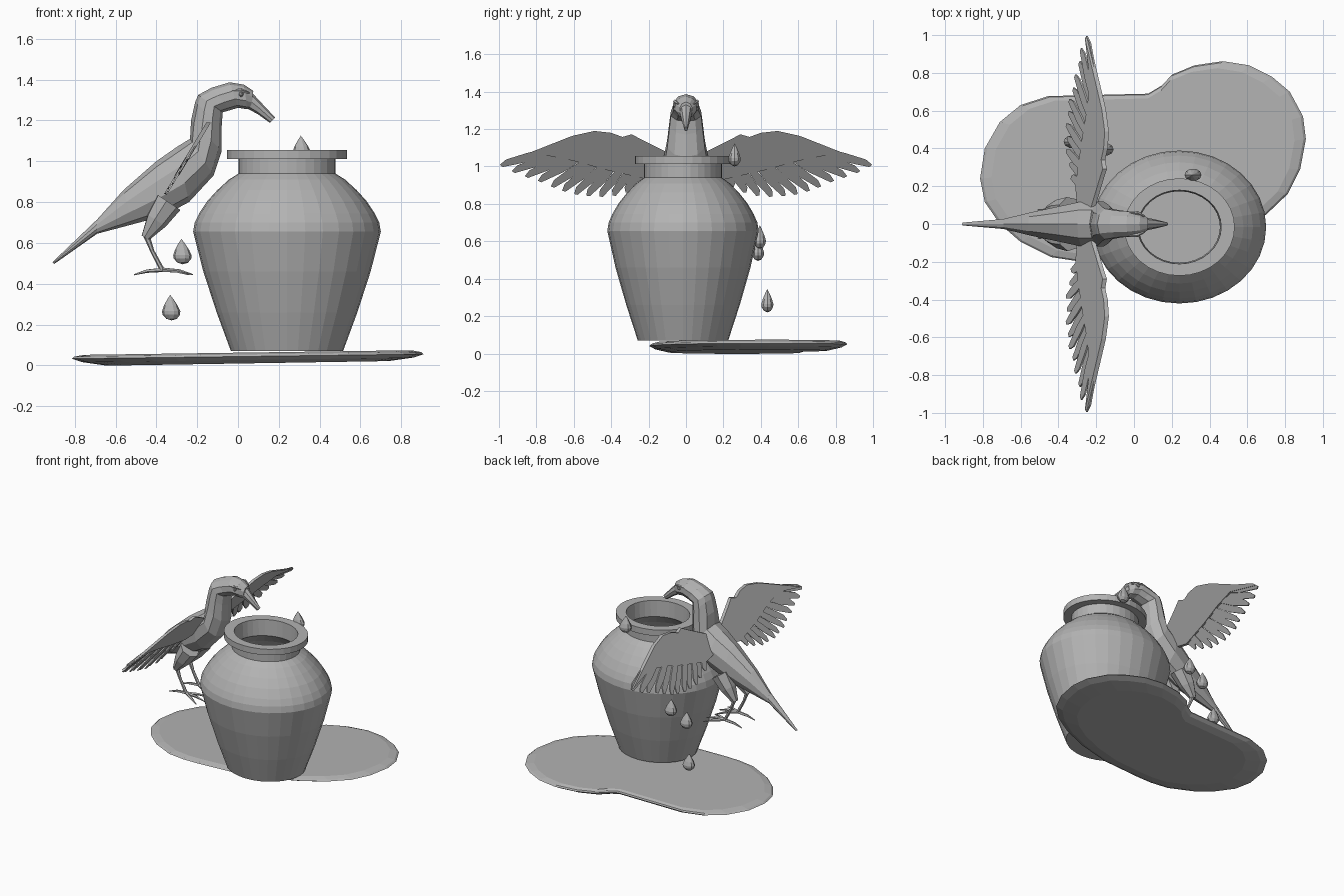
import bpy, bmesh, math
from mathutils import Vector

cube = bpy.data.objects.get("Cube")
if cube:
    bpy.data.objects.remove(cube, do_unlink=True)

clay = bpy.data.materials.new("plain grey")
clay.use_nodes = True
grey = (0.45, 0.45, 0.45, 1)
clay.diffuse_color = grey
clay.node_tree.nodes["Principled BSDF"].inputs["Base Color"].default_value = grey


def finish(bm, name):
    bmesh.ops.remove_doubles(bm, verts=bm.verts, dist=0.0001)
    bmesh.ops.recalc_face_normals(bm, faces=bm.faces)
    mesh = bpy.data.meshes.new(name)
    bm.to_mesh(mesh)
    bm.free()
    mesh.materials.append(clay)
    obj = bpy.data.objects.new(name, mesh)
    bpy.context.collection.objects.link(obj)
    return obj


def loft(bm, rings, caps=True):
    """Skin a list of equally long point rings."""
    loops = [[bm.verts.new(p) for p in ring] for ring in rings]
    n = len(loops[0])
    for a, b in zip(loops, loops[1:]):
        for i in range(n):
            j = (i + 1) % n
            bm.faces.new((a[i], a[j], b[j], b[i]))
    if caps:
        bm.faces.new(loops[0])
        bm.faces.new(loops[-1])


def lathe(name, profile, sides, centre, squash=1.0, lean=0.0):
    bm = bmesh.new()
    angles = [math.tau * i / sides for i in range(sides)]
    loft(bm, [[(centre[0] + r * math.cos(a) + lean * z, centre[1] + squash * r * math.sin(a),
                centre[2] + z) for a in angles] for r, z in profile], caps=False)
    bmesh.ops.remove_doubles(bm, verts=bm.verts, dist=0.0001)
    return finish(bm, name)


def tube(bm, points, radii, sides=6):
    """Tapered tube through a few points."""
    rings = []
    pts = [Vector(p) for p in points]
    for i, p in enumerate(pts):
        d = (pts[min(i + 1, len(pts) - 1)] - pts[max(i - 1, 0)]).normalized()
        u = d.cross(Vector((0, 1, 0.1))).normalized()
        v = d.cross(u)
        rings.append([p + radii[i] * (u * math.cos(math.tau * k / sides) + v * math.sin(math.tau * k / sides))
                      for k in range(sides)])
    loft(bm, rings)


# Hollow oval pot: outer wall, collar rim, then inner wall
outer = [(0, .07), (.275, .07), (.345, .26), (.41, .46), (.46, .655), (.452, .7), (.43, .745),
         (.39, .805), (.34, .86), (.285, .91), (.237, .94), (.237, 1.012), (.293, 1.012), (.293, 1.056)]
inner = [(.222, 1.056), (.215, .94), (.32, .855), (.435, .66), (.26, .1), (0, .1)]
lathe("pot", outer + inner, 32, (.24, -.016, 0), squash=.88)

# Spilled puddle: tilted lens with flat top and bottom
outline = [(-.815, .24), (-.79, .4), (-.71, .54), (-.6, .63), (-.455, .677), (.075, .69), (.15, .735),
           (.2, .79), (.32, .84), (.47, .862), (.61, .84), (.73, .78), (.825, .7), (.895, .57), (.91, .45),
           (.88, .29), (.815, .16), (.7, .05), (.55, -.04), (.35, -.12), (.1, -.18), (-.19, -.195),
           (-.31, -.195), (-.44, -.175), (-.6, -.095), (-.71, 0), (-.79, .116)]
bm = bmesh.new()
loft(bm, [[(.05 + (x - .05) * s, .33 + (y - .33) * s, .043 + .013 * x + h) for x, y in outline]
          for s, h in ((.8, -.034), (.94, -.017), (1, 0), (.985, .01), (.93, .019))])
finish(bm, "puddle")

# Falling drops
drop = [(0, 0), (.026, .008), (.043, .028), (.045, .045), (.034, .072), (.016, .102), (0, .125)]
for i, place in enumerate([(-.27, .385, .495), (-.15, .395, .56), (-.325, .435, .22), (.315, .26, 1.0)]):
    lathe(f"water_drop_{i + 1}", drop, 10, place, squash=.75, lean=-.06)

# Bird body from tail to forehead: top point, bottom point, half width
sections = [((-.91, .505), (-.9, .497), .008), ((-.69, .715), (-.69, .645), .028),
            ((-.56, .86), (-.52, .69), .065), ((-.4, 1.0), (-.37, .73), .1),
            ((-.3, 1.07), (-.24, .8), .125), ((-.235, 1.11), (-.12, .93), .125),
            ((-.23, 1.2), (-.08, 1.05), .105), ((-.21, 1.29), (-.08, 1.17), .092),
            ((-.195, 1.325), (-.075, 1.24), .085), ((-.13, 1.36), (-.04, 1.25), .075),
            ((-.04, 1.387), (.0, 1.262), .07), ((.03, 1.375), (.045, 1.255), .058),
            ((.075, 1.345), (.065, 1.258), .035)]
beak_sections = [((.06, 1.345), (.045, 1.258), .036), ((.115, 1.286), (.095, 1.232), .026),
                 ((.182, 1.214), (.157, 1.188), .01)]


def skin(name, parts, sides):
    bm = bmesh.new()
    rings = []
    for top, bottom, w in parts:
        t, b = Vector((top[0], 0, top[1])), Vector((bottom[0], 0, bottom[1]))
        mid, half = (t + b) / 2, (t - b) / 2
        rings.append([mid + half * math.cos(math.tau * k / sides) + Vector((0, w * math.sin(math.tau * k / sides), 0))
                      for k in range(sides)])
    loft(bm, rings)
    finish(bm, name)


skin("bird_body", sections, 10)
skin("beak", beak_sections, 8)


def plate(bm, shape, side, offset=0.0, thick=.012):
    """Thin plate on the slanted wing plane from (span, height) points."""
    loft(bm, [[(-.15 - .6 * (1.18 - z) + offset + t, side * y, z) for y, z in shape]
              for t in (-thick / 2, thick / 2)])


wing_arm = [(.07, 1.06), (.24, 1.145), (.29, 1.172), (.34, 1.158), (.4, 1.18), (.49, 1.19), (.61, 1.163),
            (.77, 1.1), (.985, 1.015), (.75, 1.06), (.6, 1.03), (.42, .98), (.2, .93), (.07, .95)]
feather_tips = [(.995, 1.005), (.93, .972), (.86, .945), (.79, .92), (.72, .89), (.66, .868), (.595, .85),
                (.53, .842), (.46, .838), (.39, .843), (.32, .86), (.25, .885)]

for side, label in ((1, "left"), (-1, "right")):
    # Wing: arm plate and fanned flight feathers
    bm = bmesh.new()
    plate(bm, wing_arm, side, thick=.022)
    for i, tip in enumerate(feather_tips):
        f = i / (len(feather_tips) - 1)
        base = Vector((.6 - .42 * f, 1.12 - .09 * f))
        tip = Vector(tip)
        along = tip - base
        across = Vector((-along.y, along.x)).normalized()
        shape = [base + along * s + across * w for s, w in
                 ((0, .012), (.6, .024), (.9, .022), (1, .004), (.97, -.012), (.6, -.024), (0, -.012))]
        plate(bm, shape, side, offset=.004 * (-1) ** i, thick=.008)
    finish(bm, f"{label}_wing")

    # Leg: thigh, shank and four toes
    bm = bmesh.new()
    y = .075 * side
    tube(bm, [(-.34, y, .8), (-.4, y, .71), (-.455, y, .625)], [.07, .055, .022], 7)
    tube(bm, [(-.45, y, .64), (-.42, y, .56), (-.37, y, .465)], [.016, .01, .012])
    for dx, dy in ((.15, .0), (.13, .07), (.13, -.07), (-.14, .0)):
        tube(bm, [(-.37, y, .468), (-.37 + dx * .55, y + dy * .6, .462), (-.37 + dx, y + dy, .444)],
             [.011, .009, .003], 5)
    finish(bm, f"{label}_leg")

    # Eye with a brow ridge
    bm = bmesh.new()
    bmesh.ops.create_icosphere(bm, subdivisions=1, radius=.014)
    bmesh.ops.translate(bm, verts=bm.verts, vec=(.015, .058 * side, 1.328))
    tube(bm, [(-.03, .062 * side, 1.345), (.015, .06 * side, 1.348), (.055, .042 * side, 1.335)],
         [.006, .01, .005], 5)
    finish(bm, f"{label}_eye")
